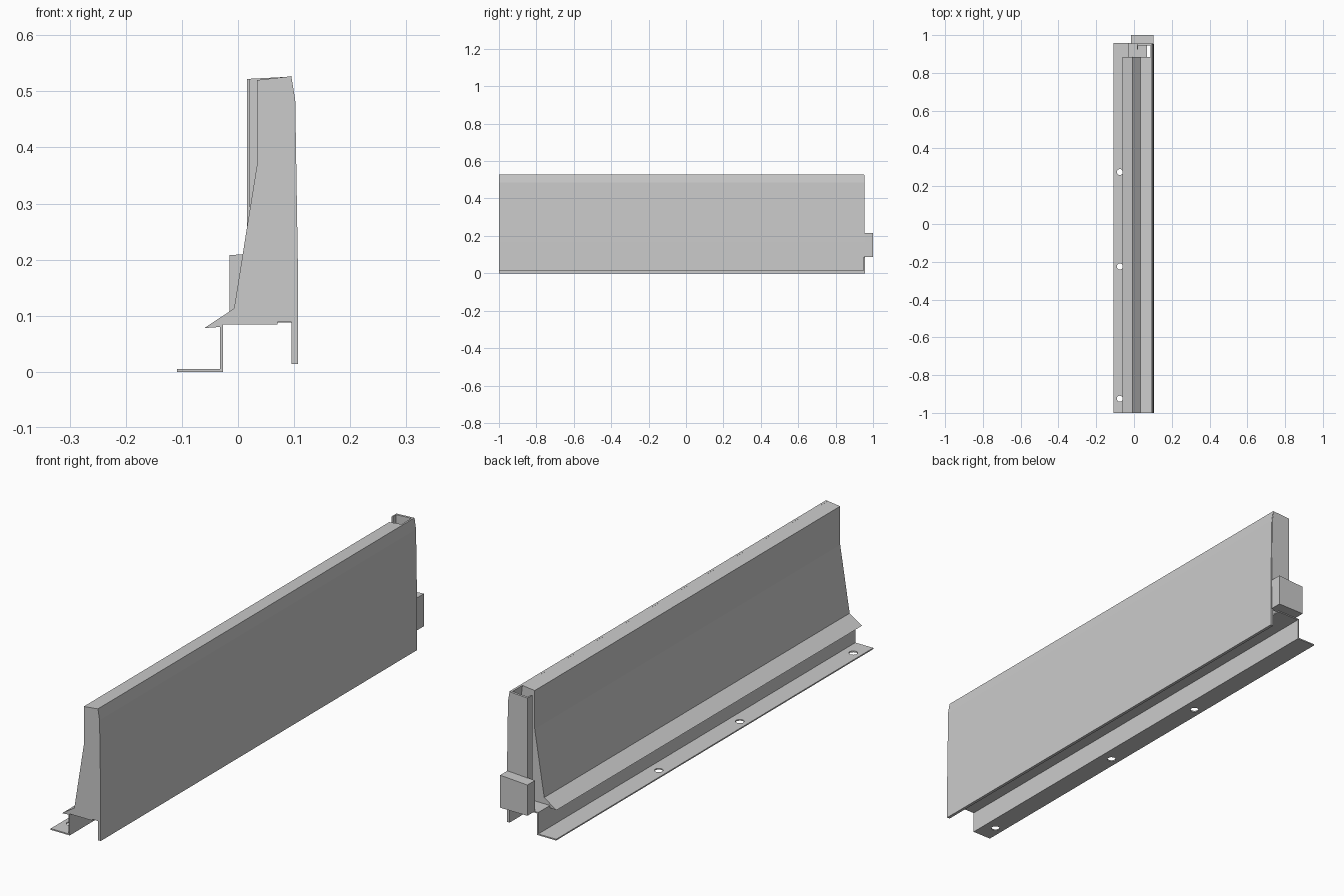
import bpy, bmesh

if "Cube" in bpy.data.objects:
    bpy.data.objects.remove(bpy.data.objects["Cube"])


def extrude_profile(name, profile, y0, y1):
    """Closed x-z outline swept along y."""
    bm = bmesh.new()
    face = bm.faces.new([bm.verts.new((x, y0, z)) for x, z in profile])
    ext = bmesh.ops.extrude_face_region(bm, geom=[face])
    for v in ext["geom"]:
        if isinstance(v, bmesh.types.BMVert):
            v.co.y = y1
    bmesh.ops.recalc_face_normals(bm, faces=bm.faces)
    mesh = bpy.data.meshes.new(name)
    bm.to_mesh(mesh)
    bm.free()
    obj = bpy.data.objects.new(name, mesh)
    bpy.context.collection.objects.link(obj)
    return obj


def rect(x0, x1, z0, z1):
    return [(x0, z0), (x1, z0), (x1, z1), (x0, z1)]


# Solid core with sloped back and drip lip
extrude_profile("barrier_core", [
    (-0.06, 0.078), (-0.032, 0.080), (-0.030, 0.089), (0.096, 0.089),
    (0.096, 0.17), (0.093, 0.485), (0.088, 0.526), (0.034, 0.520),
    (0.034, 0.37), (-0.007, 0.113)], -1.0, 0.885)

# Front skin, running past the core and hanging below it
extrude_profile("front_skin", [
    (0.095, 0.014), (0.107, 0.014), (0.107, 0.17), (0.102, 0.485),
    (0.095, 0.527), (0.087, 0.526), (0.092, 0.485), (0.095, 0.17)], -1.0, 0.953)

# End plate with a short return flange
extrude_profile("end_plate", [
    (0.016, 0.088), (0.104, 0.088), (0.104, 0.17), (0.100, 0.485),
    (0.094, 0.526), (0.016, 0.522)], 0.946, 0.955)
extrude_profile("end_plate_return", rect(0.016, 0.021, 0.088, 0.522), 0.925, 0.955)

# Latch block on the end
extrude_profile("latch_block", [
    (-0.015, 0.088), (0.103, 0.088), (0.103, 0.215), (-0.015, 0.208)], 0.953, 1.0)

# Z-shaped mounting rail under the core
rail = extrude_profile("mounting_rail", [
    (-0.109, 0.0), (-0.027, 0.0), (-0.027, 0.084), (0.07, 0.084),
    (0.07, 0.089), (-0.032, 0.089), (-0.032, 0.005), (-0.109, 0.005)], -1.0, 0.957)

# Bolt holes in the rail foot
for y in (-0.925, -0.225, 0.275):
    bpy.ops.mesh.primitive_cylinder_add(vertices=20, radius=0.016, depth=0.04,
                                        location=(-0.075, y, 0.0))
    cutter = bpy.context.object
    cutter.name = "bolt_hole_cutter"
    cutter.hide_render = True
    mod = rail.modifiers.new("bolt_hole", 'BOOLEAN')
    mod.operation = 'DIFFERENCE'
    mod.solver = 'EXACT'
    mod.object = cutter
    bpy.context.view_layer.objects.active = rail
    bpy.ops.object.modifier_apply(modifier=mod.name)
    bpy.data.objects.remove(cutter)
